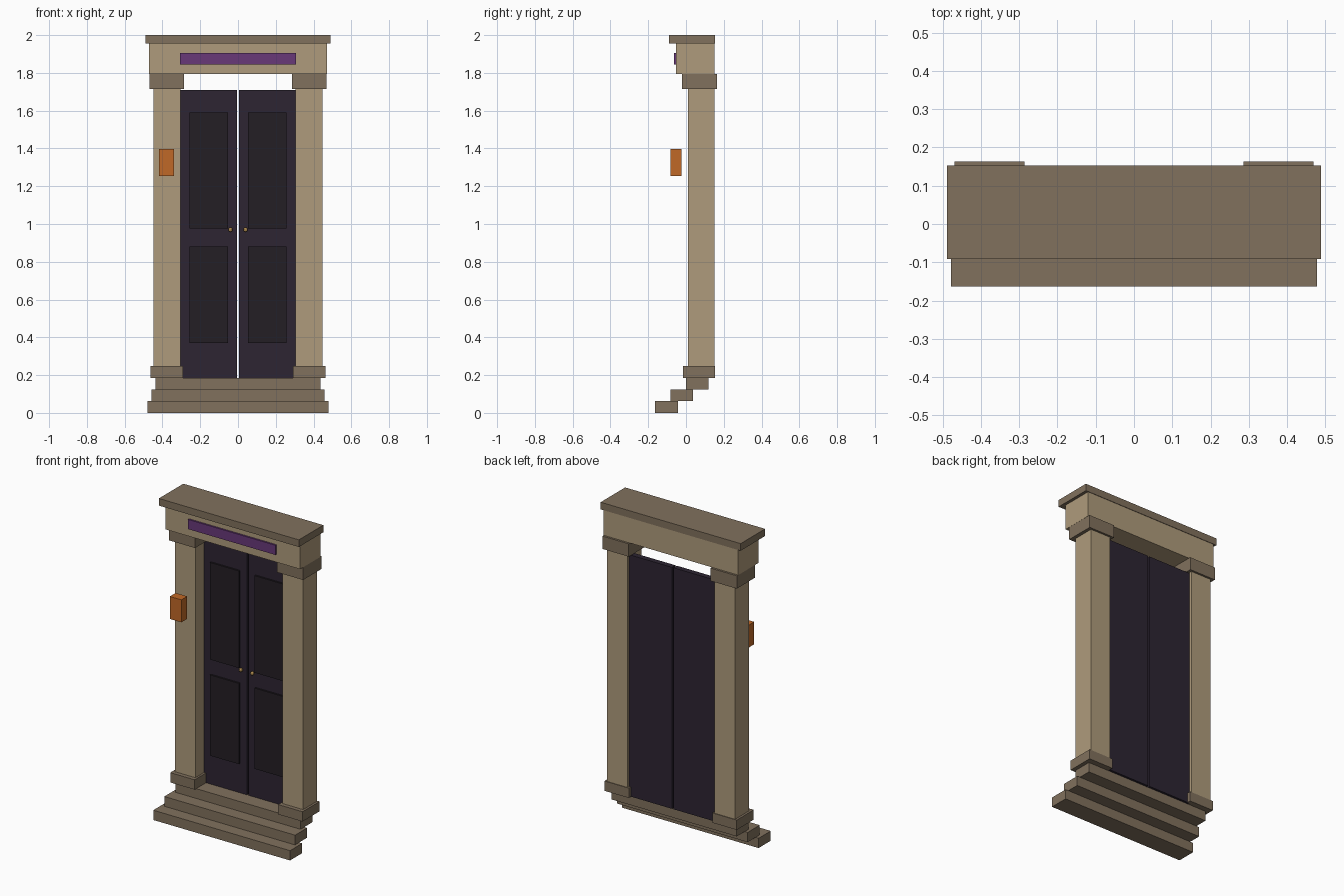
import bpy, bmesh

if "Cube" in bpy.data.objects:
    bpy.data.objects.remove(bpy.data.objects["Cube"])


def material(name, rgb):
    m = bpy.data.materials.new(name)
    m.diffuse_color = (*rgb, 1)
    m.use_nodes = True
    m.node_tree.nodes["Principled BSDF"].inputs["Base Color"].default_value = m.diffuse_color
    return m


SAND = material("sandstone", (0.43, 0.33, 0.20))
STONE = material("dark_stone", (0.22, 0.165, 0.11))
DOOR = material("door_wood", (0.026, 0.018, 0.032))
PANEL = material("panel_wood", (0.017, 0.013, 0.018))
PURPLE = material("purple_plaque", (0.14, 0.04, 0.19))
AMBER = material("amber_glass", (0.53, 0.14, 0.02))
BRASS = material("brass", (0.45, 0.27, 0.08))


def finish(name, bm, mat):
    me = bpy.data.meshes.new(name)
    bm.to_mesh(me)
    bm.free()
    me.materials.append(mat)
    ob = bpy.data.objects.new(name, me)
    bpy.context.collection.objects.link(ob)
    return ob


def box(name, x, y, z, mat):
    """Box from (min, max) ranges on each axis."""
    bm = bmesh.new()
    bmesh.ops.create_cube(bm, size=1)
    for v in bm.verts:
        v.co = [r[0] if c < 0 else r[1] for c, r in zip(v.co, (x, y, z))]
    return finish(name, bm, mat)


def knob(name, x, y, z, r, mat):
    bm = bmesh.new()
    bmesh.ops.create_uvsphere(bm, u_segments=10, v_segments=6, radius=r)
    bmesh.ops.translate(bm, verts=bm.verts, vec=(x, y, z))
    return finish(name, bm, mat)


# Three steps, each set back and narrower
for i, (w, y0, y1) in enumerate([(0.478, -0.163, -0.042),
                                 (0.457, -0.083, 0.037),
                                 (0.437, 0.0, 0.118)]):
    box(f"step_{i + 1}", (-w, w), (y0, y1), (i * 0.0617, (i + 1) * 0.0617), STONE)

# Pillars and door leaves, mirrored left and right
for side, s in (("left", -1), ("right", 1)):
    def span(a, b):
        return tuple(sorted((s * a, s * b)))

    box(f"{side}_pillar_base", span(0.292, 0.462), (-0.016, 0.154), (0.185, 0.247), STONE)
    box(f"{side}_pillar", span(0.305, 0.448), (0.01, 0.15), (0.247, 1.714), SAND)
    box(f"{side}_pillar_capital", span(0.286, 0.469), (-0.02, 0.163), (1.714, 1.795), STONE)
    box(f"{side}_door", span(0.006, 0.306), (0.098, 0.132), (0.185, 1.71), DOOR)
    box(f"{side}_upper_panel", span(0.054, 0.257), (0.087, 0.1), (0.977, 1.59), PANEL)
    box(f"{side}_lower_panel", span(0.054, 0.257), (0.087, 0.1), (0.37, 0.88), PANEL)
    knob(f"{side}_door_knob", s * 0.04, 0.085, 0.97, 0.012, BRASS)

# Lintel, cornice and plaque
box("lintel", (-0.47, 0.47), (-0.052, 0.15), (1.795, 1.955), SAND)
box("cornice", (-0.489, 0.489), (-0.091, 0.153), (1.955, 2.0), STONE)
box("plaque", (-0.306, 0.306), (-0.063, -0.05), (1.845, 1.906), PURPLE)

# Single lantern in front of the left pillar
box("lantern", (-0.418, -0.338), (-0.083, -0.025), (1.255, 1.397), AMBER)
